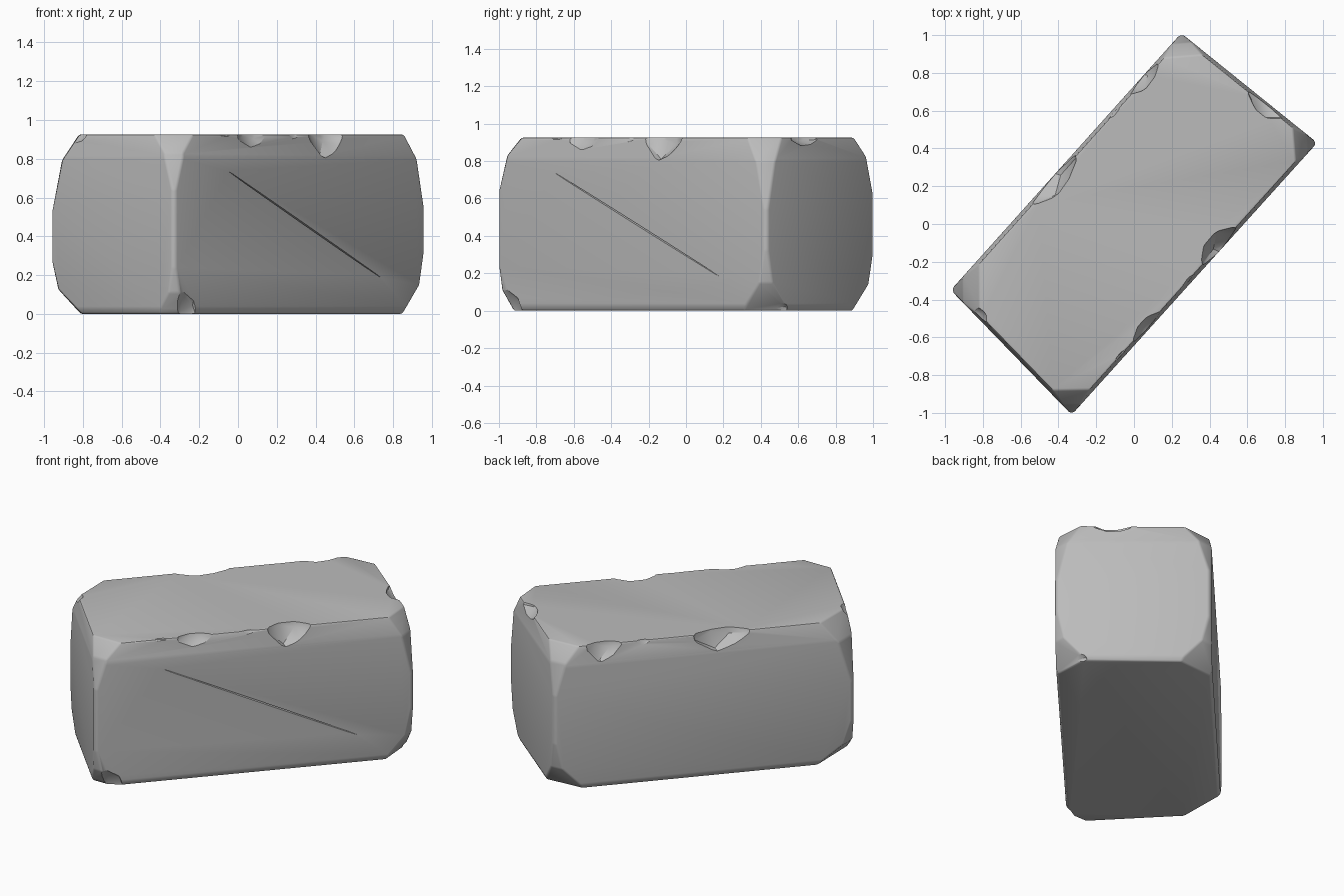
import bpy, bmesh, math, random
from mathutils import Vector, Matrix

random.seed(4)
old = bpy.data.objects.get("Cube")
if old:
    bpy.data.objects.remove(old)

H = 0.925
UP = Vector((0, 0, 1))
# Footprint corners, counter-clockwise: front, left, back, right
FRONT, LEFT, BACK, RIGHT = [Vector((x, y, 0)) for x, y in
                            [(-0.33, -1.01), (0.97, 0.43), (0.25, 1.01), (-0.97, -0.35)]]
corners = [FRONT, LEFT, BACK, RIGHT]

stone = bpy.data.materials.new("grey stone")
stone.use_nodes = True
grey = (0.5, 0.5, 0.5, 1)
stone.diffuse_color = grey
stone.node_tree.nodes["Principled BSDF"].inputs["Base Color"].default_value = grey


def make_object(name, bm):
    mesh = bpy.data.meshes.new(name)
    bmesh.ops.recalc_face_normals(bm, faces=bm.faces)
    bm.to_mesh(mesh)
    bm.free()
    mesh.materials.append(stone)
    obj = bpy.data.objects.new(name, mesh)
    bpy.context.collection.objects.link(obj)
    return obj


def slice_off(bm, point, normal):
    """Cut away everything in front of a plane and cap the hole."""
    geom = bm.verts[:] + bm.edges[:] + bm.faces[:]
    cut = bmesh.ops.bisect_plane(bm, geom=geom, plane_co=point, plane_no=normal,
                                 clear_outer=True)["geom_cut"]
    bmesh.ops.holes_fill(bm, edges=[e for e in cut if isinstance(e, bmesh.types.BMEdge)])


def trim(bm, base, out, height, inset, top=True):
    """Slope the block back by inset, over the given height below top or above bottom."""
    z = H - height if top else height
    slice_off(bm, base + UP * z, out * height + UP * (inset if top else -inset))


# Block body: prism with sloped rims, blunted uprights and broken corners
bm = bmesh.new()
face = bm.faces.new([bm.verts.new(c) for c in corners])
ext = bmesh.ops.extrude_face_region(bm, geom=[face])["geom"]
bmesh.ops.translate(bm, vec=UP * H, verts=[v for v in ext if isinstance(v, bmesh.types.BMVert)])
bmesh.ops.recalc_face_normals(bm, faces=bm.faces)

for i, a in enumerate(corners):
    b = corners[(i + 1) % 4]
    out = (b - a).normalized().cross(UP)
    trim(bm, a, out, 0.12, 0.018)
    trim(bm, a, out, 0.03, 0.012, False)

# corner, top height and inset, bottom height and inset
breaks = [(FRONT, 0.15, 0.12, 0.14, 0.08), (LEFT, 0.2, 0.11, 0.19, 0.12),
          (BACK, 0.16, 0.11, 0.18, 0.12), (RIGHT, 0.21, 0.14, 0.16, 0.15)]
for corner, top_h, top_in, low_h, low_in in breaks:
    i = corners.index(corner)
    out = ((corner - corners[i - 1]).normalized()
           + (corner - corners[(i + 1) % 4]).normalized()).normalized()
    tip = corner - out * 0.012
    slice_off(bm, tip, out)
    trim(bm, tip, out, top_h, top_in)
    trim(bm, tip, out, top_h * 1.9, top_in * 0.55)
    trim(bm, tip, out, low_h, low_in, False)
    trim(bm, tip, out, low_h * 1.7, low_in * 0.4, False)

bmesh.ops.remove_doubles(bm, verts=bm.verts, dist=0.002)
bmesh.ops.bevel(bm, geom=bm.edges[:], offset=0.009, segments=2, profile=0.5,
                affect='EDGES', clamp_overlap=True)
block = make_object("stone_block", bm)


# Chips: faceted lumps subtracted along the rims
def lump(bm, matrix, detail=2, rough=0.0):
    verts = bmesh.ops.create_icosphere(bm, subdivisions=detail, radius=1)["verts"]
    for v in verts:
        v.co *= 1 + random.uniform(-rough, rough)
    bmesh.ops.transform(bm, matrix=matrix, verts=verts)


def frame(x, y, z, origin, size):
    turn = Matrix((x, y, z)).transposed().to_4x4()
    return Matrix.Translation(origin) @ turn @ Matrix.Diagonal((*size, 1))


def chip(bm, a, b, t, half, depth, drop, top=True):
    along = (b - a).normalized()
    out = along.cross(UP)
    z = H + drop * 0.6 if top else -drop * 0.6
    origin = a.lerp(b, t) + out * depth * 0.6 + UP * z
    lump(bm, frame(along, out, UP, origin, (half / 0.87, depth * 1.7, drop * 1.7)), 2, 0.07)


chips = [(FRONT, LEFT, 0.32, 0.13, 0.06, 0.08), (FRONT, LEFT, 0.61, 0.15, 0.10, 0.12),
         (FRONT, LEFT, 0.21, 0.07, 0.03, 0.02), (FRONT, LEFT, 0.48, 0.08, 0.03, 0.03),
         (BACK, RIGHT, 0.56, 0.19, 0.09, 0.11), (BACK, RIGHT, 0.17, 0.13, 0.06, 0.11),
         (BACK, RIGHT, 0.30, 0.07, 0.03, 0.04), (LEFT, BACK, 0.36, 0.13, 0.07, 0.05),
         (RIGHT, FRONT, 0.20, 0.09, 0.05, 0.05)]
bm = bmesh.new()
for c in chips:
    chip(bm, *c)
chip(bm, FRONT, LEFT, 0.03, 0.12, 0.05, 0.13, False)
chip(bm, LEFT, BACK, 0.08, 0.13, 0.05, 0.07, False)
chip(bm, RIGHT, FRONT, 0.1, 0.12, 0.06, 0.05, False)

# Hairline crack running diagonally over the long front face
along = (LEFT - FRONT).normalized()
out = along.cross(UP)
start = FRONT.lerp(LEFT, 0.20) + UP * 0.75
end = FRONT.lerp(LEFT, 0.84) + UP * 0.17
run = (end - start).normalized()
lump(bm, frame(run, out, run.cross(out), (start + end) / 2,
               ((end - start).length / 2, 0.012, 0.004)), 2)
cutter = make_object("chip_cutter", bm)
cutter.hide_render = True

cut = block.modifiers.new("chips", 'BOOLEAN')
cut.operation = 'DIFFERENCE'
cut.solver = 'EXACT'
cut.use_self = True
cut.object = cutter
bpy.ops.object.select_all(action='DESELECT')
bpy.context.view_layer.objects.active = block
block.select_set(True)
bpy.ops.object.modifier_apply(modifier=cut.name)
bpy.data.objects.remove(cutter)
bpy.ops.object.shade_smooth_by_angle(angle=math.radians(32))
